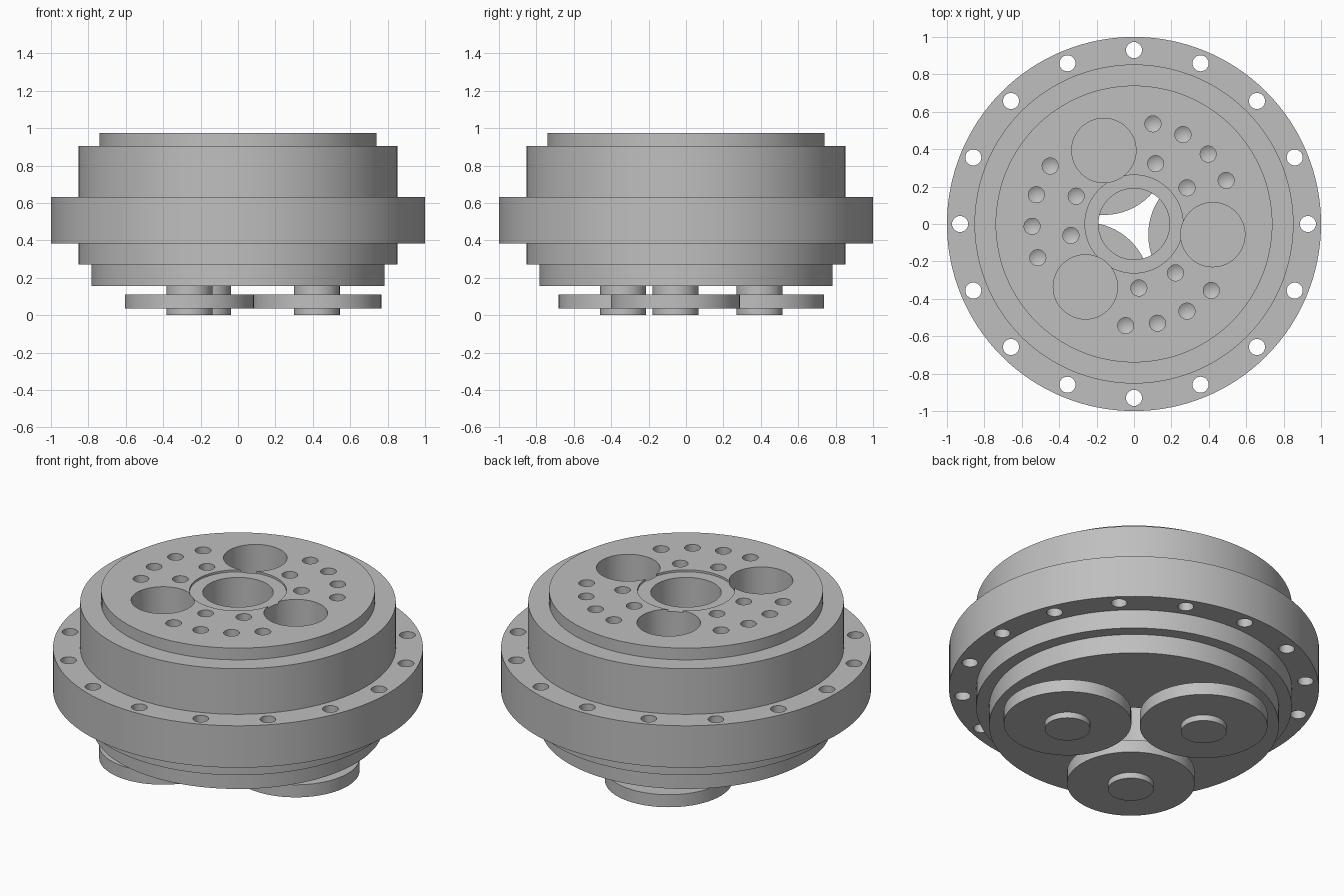
import bpy
import bmesh
from math import cos, sin, radians, tau

if "Cube" in bpy.data.objects:
    bpy.data.objects.remove(bpy.data.objects["Cube"])

steel = bpy.data.materials.new("grey steel")
steel.use_nodes = True
GREY = (0.52, 0.52, 0.52, 1)
steel.diffuse_color = GREY
steel.node_tree.nodes["Principled BSDF"].inputs["Base Color"].default_value = GREY


def lathe(bm, profile, x=0, y=0, sides=48):
    """Revolve a closed (radius, z) loop, or one that ends on the axis."""
    rings = []
    for r, z in profile:
        if r == 0:
            rings.append([bm.verts.new((x, y, z))] * sides)
        else:
            rings.append([bm.verts.new((x + r * cos(tau * i / sides),
                                        y + r * sin(tau * i / sides), z))
                          for i in range(sides)])
    for a, b in zip(rings, rings[1:] + rings[:1]):
        if a[0] is a[1] and b[0] is b[1]:
            continue
        for i in range(sides):
            j = (i + 1) % sides
            corners = list(dict.fromkeys((a[i], a[j], b[j], b[i])))
            bm.faces.new(corners)


def finish(bm, name):
    bmesh.ops.recalc_face_normals(bm, faces=bm.faces)
    mesh = bpy.data.meshes.new(name)
    bm.to_mesh(mesh)
    bm.free()
    mesh.materials.append(steel)
    obj = bpy.data.objects.new(name, mesh)
    bpy.context.collection.objects.link(obj)
    return obj


def smooth(obj):
    bpy.ops.object.select_all(action="DESELECT")
    obj.select_set(True)
    bpy.context.view_layer.objects.active = obj
    bpy.ops.object.shade_smooth_by_angle(angle=radians(30))


def polar(radius, degrees):
    return radius * cos(radians(degrees)), radius * sin(radians(degrees))


def cylinder(r, low, high):
    return [(0, low), (r, low), (r, high), (0, high)]


TOP = 0.975
GEAR_ANGLES = [-7.7, 112.3, 232.3]
GEAR_ORBIT = 0.425

# Stepped housing with flange, central bore and shallow recess on top
bm = bmesh.new()
lathe(bm, [(0.19, 0.155), (0.783, 0.155), (0.783, 0.27), (0.853, 0.27),
           (0.853, 0.383), (1, 0.383), (1, 0.633), (0.853, 0.633),
           (0.853, 0.905), (0.74, 0.905), (0.74, TOP), (0.262, TOP),
           (0.262, TOP - 0.012), (0.19, TOP - 0.012)], sides=128)
housing = finish(bm, "housing")

# Cutters: flange bolt holes, large pockets, drilled holes with conical ends
bm = bmesh.new()
for i in range(16):
    lathe(bm, cylinder(0.043, 0.3, 0.7), *polar(0.93, i * 22.5), sides=24)
drill = [(0, 0.775), (0.043, 0.8), (0.043, 1.1), (0, 1.1)]
for angle in GEAR_ANGLES:
    lathe(bm, cylinder(0.172, 0.5, 1.1), *polar(GEAR_ORBIT, angle))
    for radius, offsets in ((0.545, (-27, -9, 9, 27)), (0.343, (-18, 18))):
        for offset in offsets:
            lathe(bm, drill, *polar(radius, angle + 60 + offset), sides=24)
cutter = finish(bm, "hole_cutter")
cutter.hide_render = True

cut = housing.modifiers.new("holes", "BOOLEAN")
cut.operation = "DIFFERENCE"
cut.solver = "EXACT"
cut.object = cutter
bpy.context.view_layer.update()
result = bpy.data.meshes.new_from_object(
    housing.evaluated_get(bpy.context.evaluated_depsgraph_get()))
housing.modifiers.clear()
housing.data = result
bpy.data.objects.remove(cutter)
smooth(housing)

# Three planet discs hanging on short shafts beneath the housing
for number, angle in enumerate(GEAR_ANGLES, 1):
    x, y = polar(GEAR_ORBIT, angle)
    bm = bmesh.new()
    lathe(bm, [(0, 0), (0.123, 0), (0.123, 0.035), (0.345, 0.035),
               (0.345, 0.11), (0.123, 0.11), (0.123, 0.16), (0, 0.16)],
          x, y, sides=64)
    smooth(finish(bm, f"planet_disc_{number}"))
